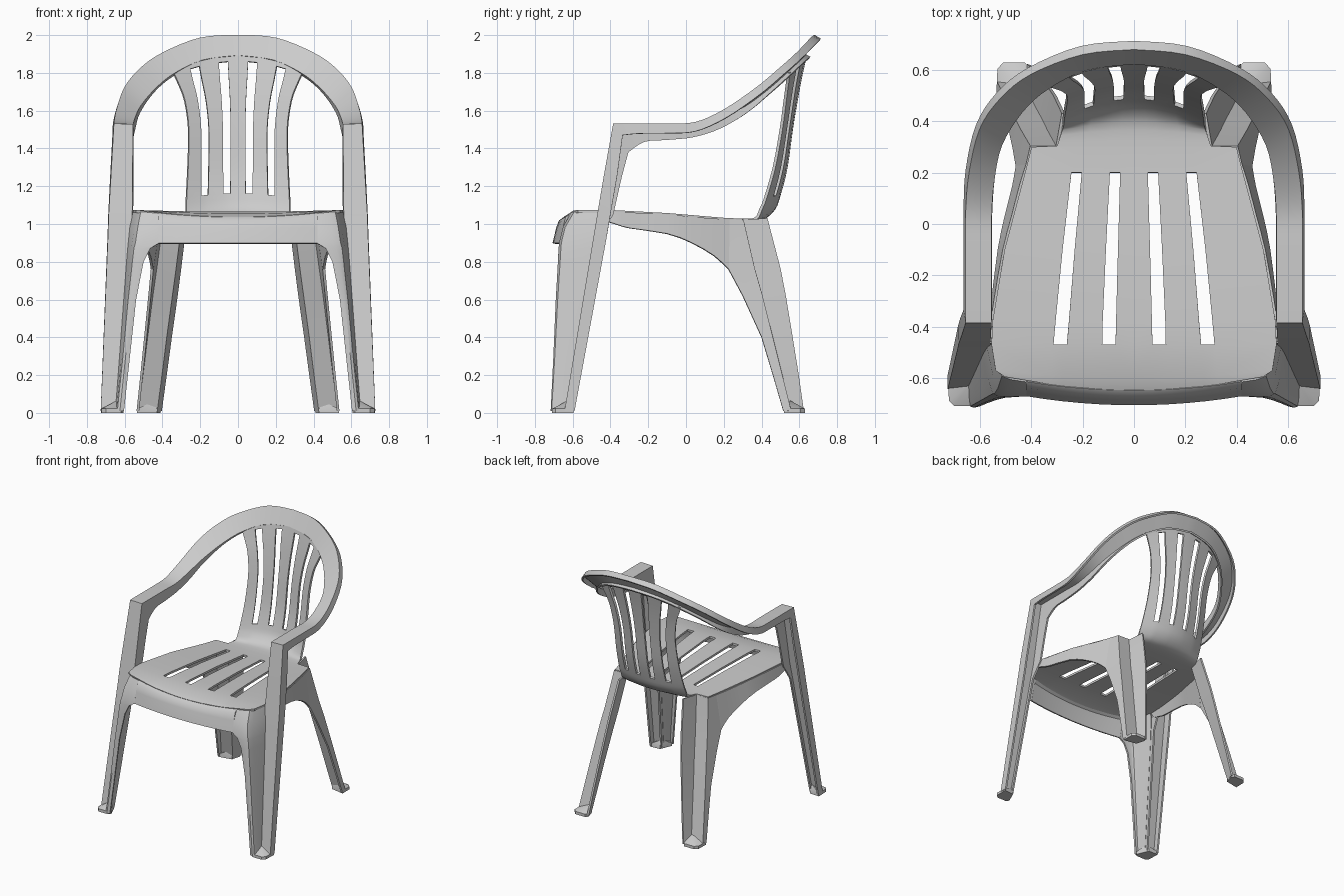
import bpy, bmesh
from mathutils import Vector as V


def finish(name, bm, thick=0.0):
    """Turn a right-half bmesh into a mirrored, thickened, shaded object."""
    bmesh.ops.recalc_face_normals(bm, faces=bm.faces)
    me = bpy.data.meshes.new(name)
    bm.to_mesh(me)
    bm.free()
    ob = bpy.data.objects.new(name, me)
    bpy.context.collection.objects.link(ob)
    mir = ob.modifiers.new("mirror", 'MIRROR')
    mir.merge_threshold = 0.002
    if thick:
        sol = ob.modifiers.new("shell", 'SOLIDIFY')
        sol.thickness = thick
        sol.offset = 0
    bpy.ops.object.select_all(action='DESELECT')
    ob.select_set(True)
    bpy.context.view_layer.objects.active = ob
    bpy.ops.object.convert(target='MESH')
    bpy.ops.object.shade_smooth_by_angle(angle=0.6)
    return ob


def loft(name, rows, thick=0.014, hole=lambda r, c: False):
    """Skin a grid of points, leaving out cells where hole() is true."""
    bm = bmesh.new()
    vs = [[bm.verts.new(p) for p in r] for r in rows]
    for r in range(len(rows) - 1):
        for c in range(len(rows[0]) - 1):
            if not hole(r, c):
                bm.faces.new((vs[r][c], vs[r][c + 1], vs[r + 1][c + 1], vs[r + 1][c]))
    return finish(name, bm, thick)


def spline(rows, n=4):
    """Catmull-Rom interpolation between rows of numbers."""
    out = []
    for i in range(len(rows) - 1):
        a, b = rows[max(i - 1, 0)], rows[i]
        c, d = rows[i + 1], rows[min(i + 2, len(rows) - 1)]
        for k in range(n):
            t = k / n
            out.append([0.5 * (2 * q + (s - p) * t + (2 * p - 5 * q + 4 * s - u) * t * t
                               + (3 * q - p - 3 * s + u) * t ** 3)
                        for p, q, s, u in zip(a, b, c, d)])
    return out + [list(rows[-1])]


def points(row):
    return [V(row[i:i + 3]) for i in range(0, len(row), 3)]


def foot(name, base, apex):
    """Small pad with a raised ridge where it meets the leg."""
    bm = bmesh.new()
    for x, y in base:
        bm.verts.new((x, y, 0))
        bm.verts.new((x, y, 0.022))
    bm.verts.new(apex)
    bmesh.ops.convex_hull(bm, input=bm.verts)
    finish(name, bm)


# Seat and back: y, z, half width, outer slot, inner slot, slot width, y bow, z bow
seat = [
    (-.645, 1.03, .505, .30, .105, .055, .2, .13),
    (-.60, 1.047, .54, .30, .105, .055, .1, .07),
    (-.47, 1.057, .556, .288, .098, .052, 0, .03),
    (-.38, 1.056, .552, .28, .096, .052, 0, .03),
    (-.10, 1.045, .505, .255, .086, .047, 0, .02),
    (.20, 1.025, .425, .224, .074, .04, 0, 0),
    (.30, 1.02, .40, .205, .07, .037, 0, 0),
]
back = [
    (.305, 1.02, .30, .204, .07, .037, 0, 0),
    (.40, 1.027, .28, .19, .065, .037, -.4, 0),
    (.465, 1.08, .276, .18, .06, .037, -.9, 0),
    (.495, 1.16, .274, .178, .06, .037, -1.0, -.3),
    (.53, 1.30, .266, .176, .06, .04, -.9, 0),
    (.558, 1.50, .262, .176, .06, .042, -.8, 0),
    (.583, 1.65, .282, .192, .065, .045, -.75, 0),
    (.605, 1.77, .315, .215, .073, .048, -.7, -.3),
    (.632, 1.892, .345, .235, .08, .05, -.75, -.75),
]
stations = seat + spline(back, 3)
rows = []
for y, z, w, go, gi, g, ky, kz in stations:
    xs = [0, gi - g / 2, gi + g / 2, go - g / 2, go + g / 2, w]
    rows.append([(x, y + ky * x * x, z + kz * x * x) for x in xs])
slot0 = len(seat) + 9
loft("seat_and_back", rows, 0.016,
     lambda r, c: c in (1, 3) and (2 <= r < 5 or slot0 <= r < len(rows) - 2))

# Rim and armrests: inner lip, inner edge, outer edge, outer lip
rim = [
    (0, .655, 1.88, 0, .63, 1.895, 0, .682, 1.995, 0, .71, 1.975),
    (.2, .625, 1.855, .19, .605, 1.87, .2, .662, 1.98, .205, .69, 1.955),
    (.35, .55, 1.785, .34, .53, 1.80, .4, .585, 1.90, .41, .605, 1.87),
    (.45, .455, 1.70, .44, .44, 1.72, .52, .49, 1.815, .53, .51, 1.785),
    (.525, .325, 1.59, .52, .31, 1.625, .60, .37, 1.715, .61, .385, 1.68),
    (.55, .18, 1.505, .55, .17, 1.56, .64, .20, 1.60, .65, .21, 1.56),
    (.56, .04, 1.46, .56, .04, 1.525, .652, .05, 1.535, .658, .05, 1.49),
    (.56, -.1, 1.445, .56, -.1, 1.525, .653, -.1, 1.527, .658, -.1, 1.48),
    (.56, -.22, 1.435, .56, -.25, 1.525, .653, -.25, 1.527, .658, -.25, 1.478),
    (.56, -.305, 1.38, .56, -.382, 1.525, .653, -.382, 1.527, .658, -.335, 1.47),
]
post = [
    (.56, -.34, 1.25, .563, -.431, 1.25, .668, -.431, 1.25, .67, -.365, 1.25),
    (.562, -.385, 1.05, .565, -.465, 1.05, .680, -.465, 1.05, .68, -.40, 1.05),
    (.575, -.455, .93, .575, -.485, .93, .684, -.485, .93, .684, -.42, .93),
    (.642, -.61, .01, .643, -.635, .01, .722, -.638, .01, .72, -.59, .01),
]
loft("rim_and_arm_posts", [points(r) for r in spline(rim) + post])

# Front apron under the seat edge
apron = []
for i in range(7):
    x = .07 * i
    q = .2 * x * x
    apron.append([(x, -.645 + q, 1.03 + .13 * x * x), (x, -.667 + q, 1.015 + .1 * x * x),
                  (x, -.68 + q, .98), (x, -.70 + q, .897)])
loft("front_apron", apron)

# Front leg: inner edge, rounded front corner, groove
front = [
    (.42, -.61, 1.053, .515, -.595, 1.062, .55, -.46, 1.06),
    (.42, -.645, .98, .532, -.645, .98, .567, -.478, .98),
    (.42, -.665, .897, .545, -.665, .9, .575, -.49, .9),
    (.465, -.668, .87, .55, -.668, .87, .578, -.495, .87),
    (.50, -.67, .80, .556, -.672, .80, .584, -.506, .80),
    (.54, -.68, .60, .577, -.684, .60, .599, -.538, .60),
    (.573, -.692, .30, .605, -.697, .30, .621, -.588, .30),
    (.605, -.705, .01, .635, -.712, .01, .643, -.635, .01),
]
rows = []
for r in front:
    a, b, c = points(r)
    p, q = b.lerp(a, .35), b.lerp(c, .3)
    rows.append([a, p, b.lerp((p + q) / 2, .4), q, c])
loft("front_leg", rows)
foot("front_foot", [(.605, -.69), (.62, -.71), (.70, -.71), (.722, -.69),
                    (.725, -.595), (.645, -.60)], (.642, -.625, .065))

# Side skirt: top edge on the seat, arched lower edge
skirt = [
    (.553, -.46, 1.063, .562, -.44, 1.02),
    (.55, -.38, 1.063, .558, -.36, .995),
    (.54, -.30, 1.06, .55, -.30, .978),
    (.505, -.1, 1.05, .525, -.1, .948),
    (.471, .03, 1.037, .498, .03, .90),
    (.44, .15, 1.028, .468, .15, .83),
    (.415, .23, 1.022, .455, .225, .76),
]
loft("side_skirt", [points(r) for r in spline(skirt, 2)])

# Rear leg: front edge, outer corner, groove, inner edge
rear = [
    (.415, .23, 1.022, .40, .30, 1.02, .30, .30, 1.02, .275, .43, 1.03),
    (.455, .225, .76, .435, .36, .76, .333, .36, .76, .308, .50, .76),
    (.468, .30, .62, .455, .40, .62, .352, .40, .62, .326, .527, .62),
    (.49, .40, .40, .483, .455, .40, .382, .455, .40, .357, .563, .40),
    (.51, .46, .20, .507, .505, .20, .407, .505, .20, .384, .595, .20),
    (.53, .515, .01, .53, .552, .01, .432, .552, .01, .41, .622, .01),
]
loft("rear_leg", [points(r) for r in rear])
foot("rear_foot", [(.41, .61), (.425, .63), (.51, .63), (.533, .605),
                   (.535, .52), (.43, .54)], (.436, .552, .065))
